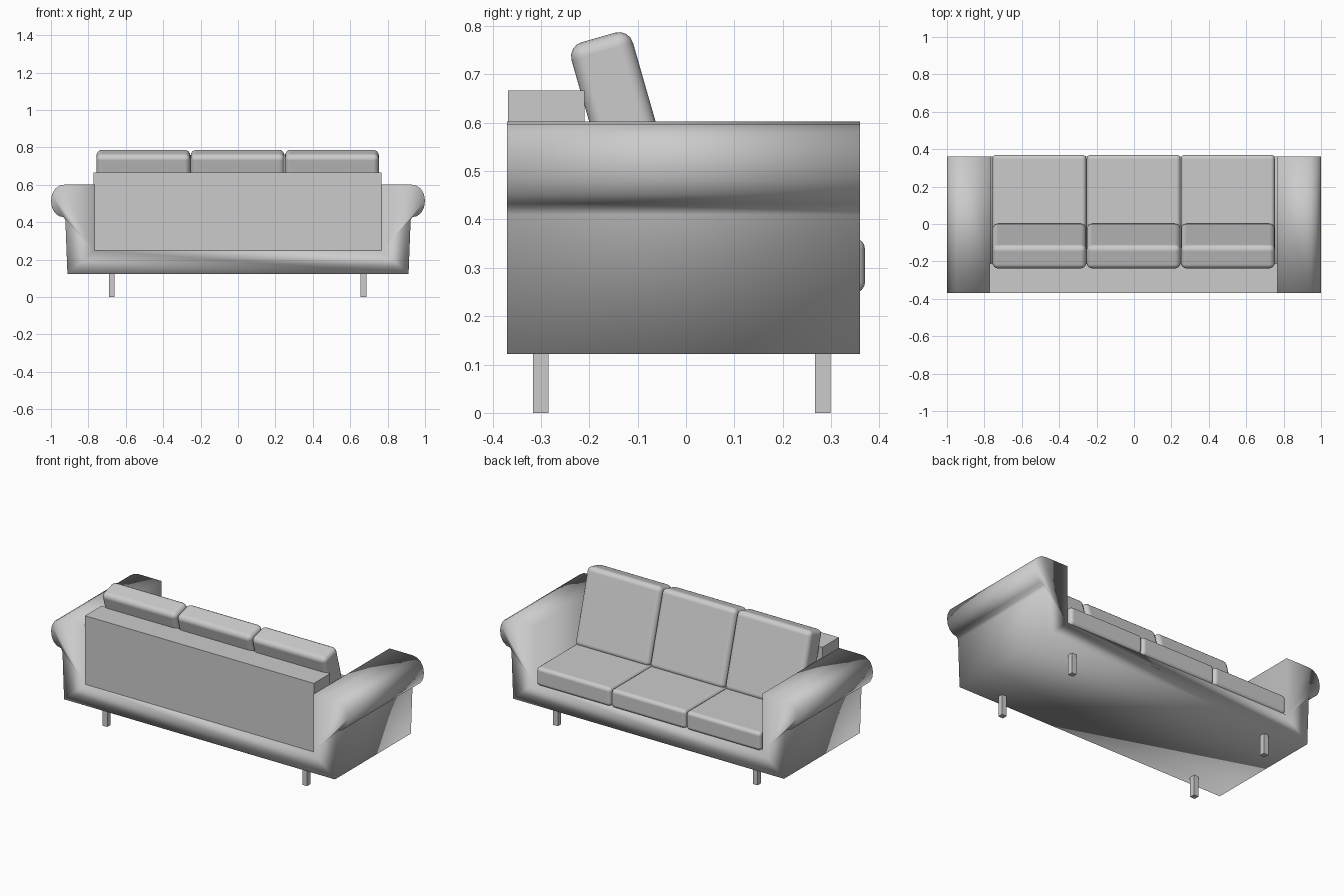
import bpy, bmesh, math
from mathutils import Vector

cube = bpy.data.objects.get("Cube")
if cube:
    bpy.data.objects.remove(cube, do_unlink=True)

# Single grey upholstery colour
GREY = (0.6, 0.6, 0.6, 1.0)
grey = bpy.data.materials.new("plain grey")
grey.use_nodes = True
grey.diffuse_color = GREY
grey.node_tree.nodes["Principled BSDF"].inputs["Base Color"].default_value = GREY


def add_object(name, bm, smooth=False):
    bmesh.ops.recalc_face_normals(bm, faces=bm.faces[:])
    for face in bm.faces:
        face.smooth = smooth
    mesh = bpy.data.meshes.new(name)
    bm.to_mesh(mesh)
    bm.free()
    mesh.materials.append(grey)
    obj = bpy.data.objects.new(name, mesh)
    bpy.context.collection.objects.link(obj)
    return obj


def box(name, low, high, radius=0, tilt=0):
    """Box between two corners, optionally rounded and tilted about x."""
    low, high = Vector(low), Vector(high)
    size = high - low
    bm = bmesh.new()
    bmesh.ops.create_cube(bm, size=1)
    bmesh.ops.scale(bm, vec=size, verts=bm.verts[:])
    obj = add_object(name, bm, smooth=radius > 0)
    obj.location = (low + high) / 2
    obj.rotation_euler.x = tilt
    if radius:
        bevel = obj.modifiers.new("rounding", 'BEVEL')
        bevel.width = radius
        bevel.segments = 4
        bevel.harden_normals = True
    return obj


# Body with rolled arms: half profile (x, z), mirrored and extruded in depth
half = [(0.912, 0.122), (0.923, 0.41), (0.932, 0.427), (0.958, 0.433),
        (0.981, 0.452), (0.995, 0.48), (1.0, 0.515), (0.994, 0.55),
        (0.977, 0.58), (0.95, 0.597), (0.92, 0.602), (0.768, 0.602),
        (0.768, 0.25)]
outline = half + [(-x, z) for x, z in reversed(half)]
bm = bmesh.new()
back = bm.faces.new([bm.verts.new((x, -0.37, z)) for x, z in outline])
extruded = bmesh.ops.extrude_face_region(bm, geom=[back], use_keep_orig=True)
moved = [v for v in extruded["geom"] if isinstance(v, bmesh.types.BMVert)]
bmesh.ops.translate(bm, verts=moved, vec=(0, 0.73, 0))
add_object("body_with_arms", bm, smooth=True)

# Backrest panel
box("backrest", (-0.772, -0.368, 0.24), (0.768, -0.21, 0.667))

# Three seat cushions and three leaning back cushions
for i, side in enumerate(("right", "middle", "left")):
    x0 = -0.757 + i * 0.504
    x1 = x0 + 0.502
    box(f"seat_cushion_{side}", (x0, -0.21, 0.248), (x1, 0.37, 0.361), 0.022)
    box(f"back_cushion_{side}", (x0, -0.184, 0.325), (x1, -0.052, 0.785),
        0.03, math.radians(16))

# Four square legs
for side, x in (("right", -0.675), ("left", 0.67)):
    for place, y in (("back", -0.3), ("front", 0.283)):
        box(f"{place}_leg_{side}", (x - 0.016, y - 0.016, 0),
            (x + 0.016, y + 0.016, 0.124))
